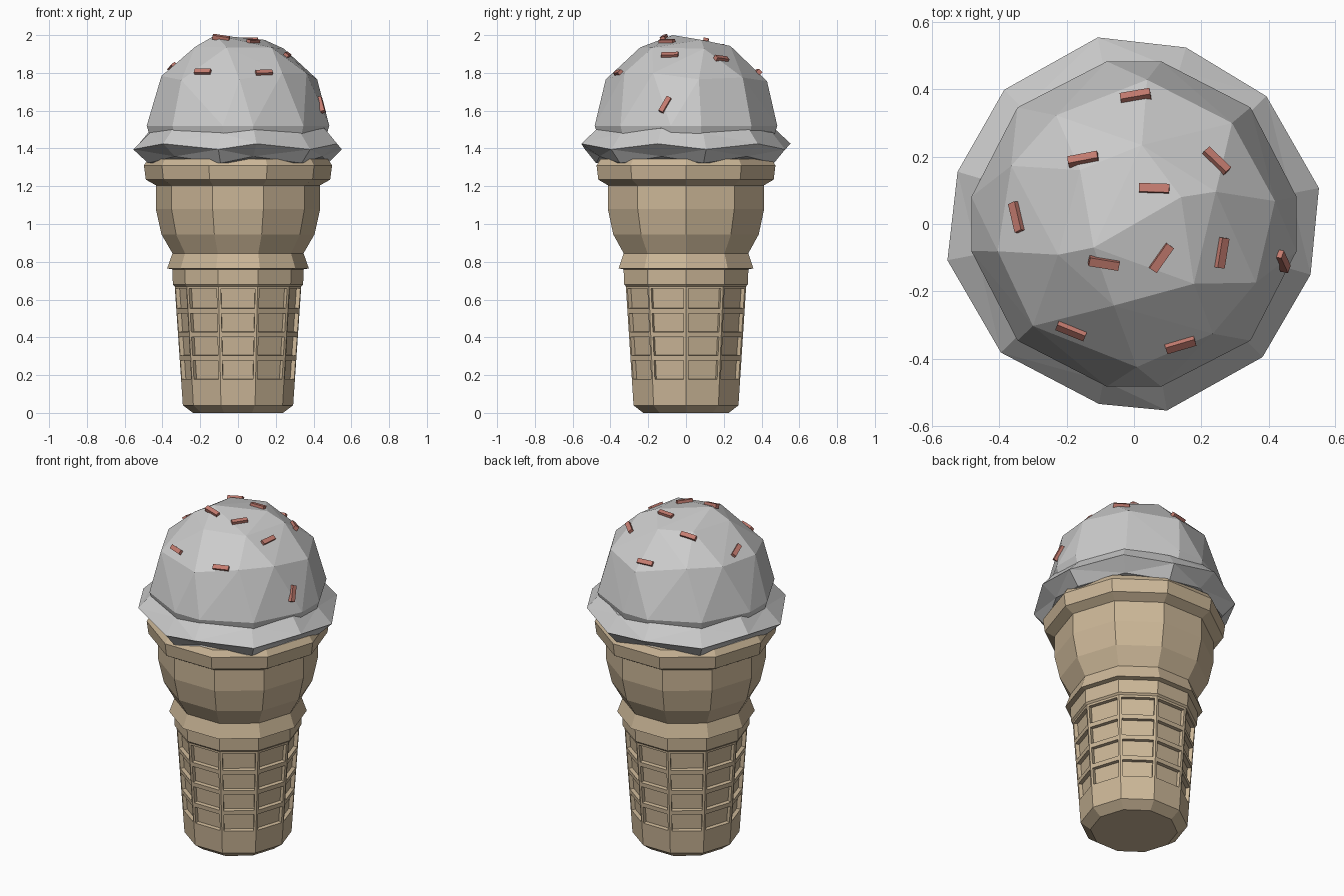
import bpy, bmesh, math, random
from mathutils import Vector, Matrix
from mathutils.bvhtree import BVHTree

if "Cube" in bpy.data.objects:
    bpy.data.objects.remove(bpy.data.objects["Cube"])

random.seed(4)


def material(name, color):
    m = bpy.data.materials.new(name)
    m.diffuse_color = (*color, 1)
    m.use_nodes = True
    m.node_tree.nodes["Principled BSDF"].inputs["Base Color"].default_value = m.diffuse_color
    return m


def finish(bm, name, mat=None):
    bmesh.ops.recalc_face_normals(bm, faces=bm.faces)
    me = bpy.data.meshes.new(name)
    bm.to_mesh(me)
    bm.free()
    ob = bpy.data.objects.new(name, me)
    bpy.context.collection.objects.link(ob)
    if mat:
        me.materials.append(mat)
    return ob


def loft(bm, rings):
    """Bridge rings of points with quads, cap both ends; returns the quads per band."""
    vs = [[bm.verts.new(p) for p in r] for r in rings]
    n = len(vs[0])
    bands = [[bm.faces.new((a[i], a[(i + 1) % n], b[(i + 1) % n], b[i])) for i in range(n)]
             for a, b in zip(vs, vs[1:])]
    bm.faces.new(vs[0][::-1])
    bm.faces.new(vs[-1])
    return bands


def polar(r, deg, z):
    a = math.radians(deg)
    return Vector((r * math.cos(a), r * math.sin(a), z))


wafer = material("wafer", (0.60, 0.47, 0.31))
red = material("sprinkle_red", (0.55, 0.20, 0.16))

# Wafer cone: ten-sided lathe, four rows of sunken panels
wall = [(0.292 + 0.043 * (z - 0.04) / 0.63, z) for z in (0.04, 0.165, 0.29, 0.415, 0.54, 0.67)]
profile = [(0.238, 0)] + wall + [
    (0.345, 0.68), (0.347, 0.76), (0.375, 0.765), (0.347, 0.845), (0.405, 0.945),
    (0.435, 1.08), (0.435, 1.205), (0.488, 1.235), (0.498, 1.31), (0.475, 1.345)]
bm = bmesh.new()
bands = loft(bm, [[polar(r, 36 * i, z) for i in range(10)] for r, z in profile])
cells = [f for band in bands[2:6] for f in band]
bmesh.ops.recalc_face_normals(bm, faces=bm.faces)
bmesh.ops.inset_individual(bm, faces=cells, thickness=0.018, depth=0)
bmesh.ops.inset_individual(bm, faces=cells, thickness=0.002, depth=-0.022)
finish(bm, "wafer_cone", wafer)

# Ice cream skirt: wavy twelve-sided lip
outer = [(0.56, 11), (0.547, 44), (0.547, 73.6), (0.565, 101), (0.555, 134), (0.547, 163.5),
         (0.565, 191), (0.55, 224), (0.545, 259), (0.563, 280), (0.55, 314), (0.546, 344)]
low, mid, top = [], [], []
for i, (r, a) in enumerate(outer):
    s = 1 if i % 2 else -1
    low.append(polar(0.475 - 0.01 * s, a, 1.34 + 0.018 * s))
    mid.append(polar(r, a, 1.41 + 0.015 * s))
    top.append(polar(0.475, a, 1.495 + 0.012 * s))
bm = bmesh.new()
loft(bm, [low, mid, top])
bmesh.ops.triangulate(bm, faces=[f for f in bm.faces if len(f.verts) == 4])
finish(bm, "scoop_skirt")

# Scoop: faceted dome as the hull of a few jittered rings
base = [90 * k + a for k in range(4) for a in (-9.5, 9.5, 45)]
pts = [polar(0.465, a, 1.44) for a in base] + [polar(0.49, a, 1.52) for a in base]
for n, lift, off in ((10, 34, 14), (6, 60, 20)):
    for i in range(n):
        e = math.radians(lift + random.uniform(-4, 4))
        a = off + 360 / n * i + random.uniform(-6, 6)
        pts.append(polar(0.5 * math.cos(e), a, 1.502 + 0.5 * math.sin(e)))
pts += [Vector((-0.12, -0.07, 2.0)), Vector((0.14, 0.08, 1.975))]
bm = bmesh.new()
for p in pts:
    bm.verts.new(p)
bmesh.ops.convex_hull(bm, input=bm.verts)
tree = BVHTree.FromBMesh(bm)
finish(bm, "scoop_dome")

# Sprinkles: small bars lying on the dome (x, y, heading)
spots = [(0.005, 0.377, 8), (-0.15, 0.19, 5), (0.06, 0.105, -2), (0.243, 0.185, -48),
         (-0.345, 0.02, -65), (-0.09, -0.115, -12), (0.08, -0.10, 55), (0.257, -0.085, 82),
         (0.437, -0.11, 160), (-0.185, -0.313, -22), (0.137, -0.355, 18)]
for i, (x, y, h) in enumerate(spots):
    hit, nrm, _, _ = tree.ray_cast(Vector((x, y, 3)), Vector((0, 0, -1)))
    d = polar(1, h, 0)
    d = (d - nrm * d.dot(nrm)).normalized()
    rot = Matrix((d, nrm.cross(d), nrm)).transposed().to_4x4()
    bm = bmesh.new()
    bmesh.ops.create_cube(bm, size=1, matrix=Matrix.Translation(hit + nrm * 0.004) @ rot
                          @ Matrix.Diagonal((0.09, 0.026, 0.024, 1)))
    finish(bm, f"sprinkle_{i + 1}", red)
